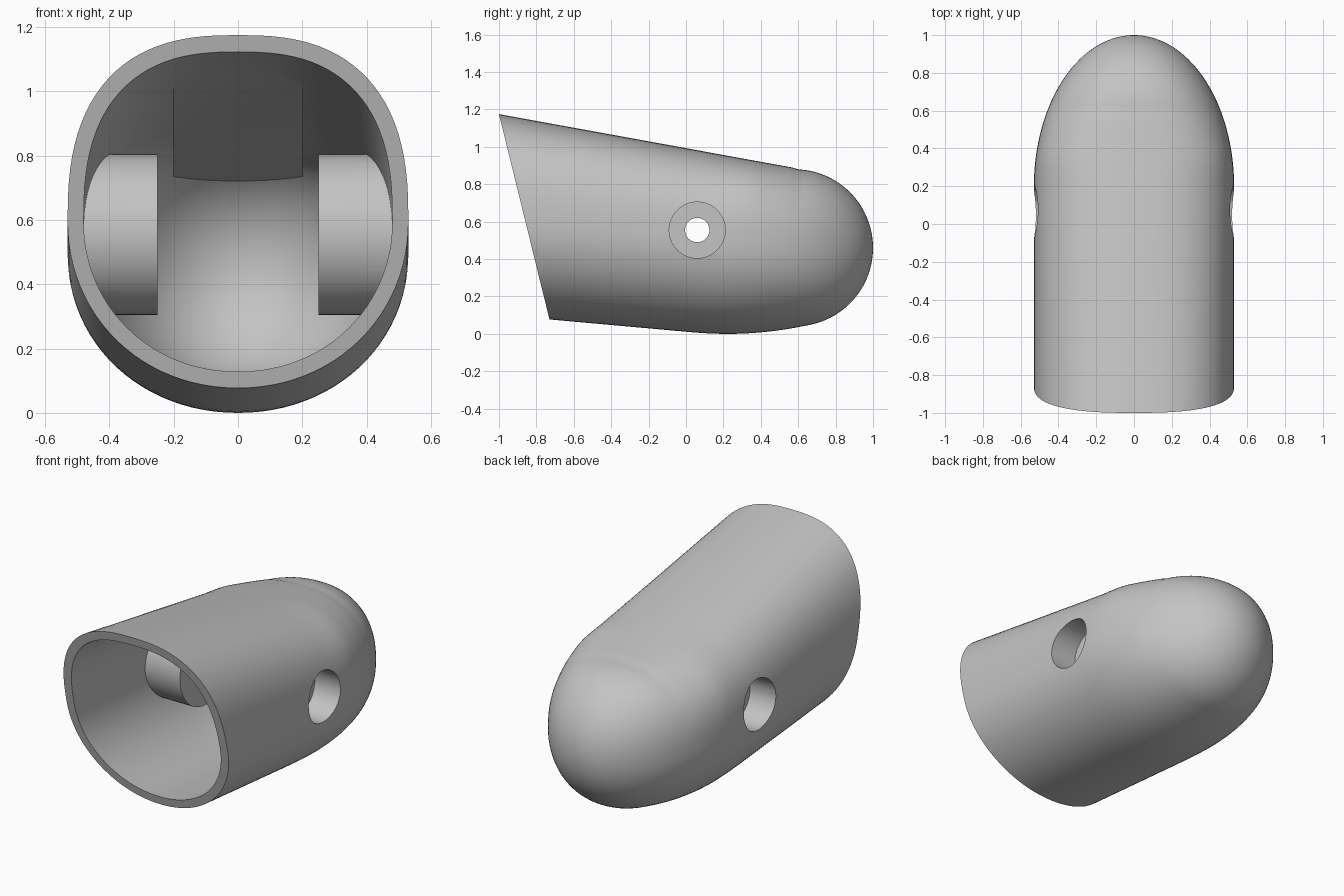
import bpy, bmesh, math
from mathutils import Matrix

if "Cube" in bpy.data.objects:
    bpy.data.objects.remove(bpy.data.objects["Cube"], do_unlink=True)

WALL = 0.05
SEGMENTS = 96

grey = bpy.data.materials.new("light_grey")
grey.use_nodes = True
grey.diffuse_color = (0.55, 0.55, 0.55, 1)
grey.node_tree.nodes["Principled BSDF"].inputs["Base Color"].default_value = (0.55, 0.55, 0.55, 1)


def make_object(name, bm):
    bmesh.ops.recalc_face_normals(bm, faces=bm.faces)
    mesh = bpy.data.meshes.new(name)
    bm.to_mesh(mesh)
    bm.free()
    mesh.materials.append(grey)
    obj = bpy.data.objects.new(name, mesh)
    bpy.context.collection.objects.link(obj)
    return obj


# Body outline, inset by d for the cavity
def dome_height(y, d):
    r = 0.42 - d
    return math.sqrt(max(r * r - max(y - 0.58, 0) ** 2, 0))


def top(y, d):
    line = 1.175 - 0.182 * (y + 1) - d
    return min(line, 0.46 + dome_height(y, d)) if y > 0.58 else line


def bottom(y, d):
    if y < 0.05:
        return 0.007 - 0.09 * (y - 0.05) + d
    if y < 0.65:
        return 0.25 * (y - 0.22) ** 2 + d
    return 0.46 - dome_height(y, d)


def half_width(y, d):
    t = max(y - 0.2, 0) / (0.8 - d)
    return (0.53 - d) * math.sqrt(max(1 - t * t, 0))


def fullness(y):
    # Squarer shoulders on the tube, rounder toward the tip
    if y < 0.2:
        return 2.6
    if y < 0.35:
        return 2.6 + (y - 0.2)
    return 2.75 - 0.65 * min((y - 0.35) / 0.55, 1)


def signed_power(v, p):
    return math.copysign(abs(v) ** p, v)


def loft(name, start, d):
    tip = 1 - d
    stations = [start, -0.9, -0.6, -0.3, -0.1, 0.05, 0.13]
    n = 36
    stations += [0.2 + (tip - 0.2) * math.sin(math.pi / 2 * i / n) for i in range(n)]
    bm = bmesh.new()
    rings = []
    for y in stations:
        hi, lo, w = top(y, d), bottom(y, d), half_width(y, d)
        mid = 0.46 + 0.093 * max(0.6 - y, 0)
        ring = []
        for k in range(SEGMENTS):
            a = 2 * math.pi * k / SEGMENTS
            c, s = math.cos(a), math.sin(a)
            p = 2 / (fullness(y) if s > 0 else 2.05)
            h = hi - mid if s > 0 else mid - lo
            ring.append(bm.verts.new((w * signed_power(c, p), y, mid + h * signed_power(s, p))))
        rings.append(ring)
    for a, b in zip(rings, rings[1:]):
        for k in range(SEGMENTS):
            j = (k + 1) % SEGMENTS
            bm.faces.new((a[k], a[j], b[j], b[k]))
    bm.faces.new(rings[0])
    # Rounded tip closes in a fan
    pole = bm.verts.new((0, tip, 0.46))
    for k in range(SEGMENTS):
        bm.faces.new((rings[-1][k], rings[-1][(k + 1) % SEGMENTS], pole))
    return make_object(name, bm)


def prism(name, outline, half):
    # Side outline of (y, z) points, extruded across x
    bm = bmesh.new()
    sides = [[bm.verts.new((x, y, z)) for y, z in outline] for x in (-half, half)]
    for side in sides:
        bm.faces.new(side)
    for i in range(len(outline)):
        j = (i + 1) % len(outline)
        bm.faces.new((sides[0][i], sides[0][j], sides[1][j], sides[1][i]))
    return make_object(name, bm)


def cross_cylinder(name, radius, x0, x1):
    bm = bmesh.new()
    place = Matrix.Translation(((x0 + x1) / 2, 0.06, 0.555)) @ Matrix.Rotation(math.pi / 2, 4, "Y")
    bmesh.ops.create_cone(bm, cap_ends=True, segments=64, radius1=radius, radius2=radius,
                          depth=abs(x1 - x0), matrix=place)
    return make_object(name, bm)


def subtract(target, cutter):
    mod = target.modifiers.new("cut", "BOOLEAN")
    mod.operation = "DIFFERENCE"
    mod.solver = "EXACT"
    mod.object = cutter
    bpy.context.view_layer.update()
    graph = bpy.context.evaluated_depsgraph_get()
    mesh = bpy.data.meshes.new_from_object(target.evaluated_get(graph))
    target.modifiers.clear()
    target.data = mesh
    bpy.data.objects.remove(cutter, do_unlink=True)


# Cavity, leaving material for the side bosses and the roof rib
cavity = loft("cavity", -1.4, WALL)
for side in (-1, 1):
    subtract(cavity, cross_cylinder("side_boss", 0.25, side * 0.25, side * 0.7))
subtract(cavity, prism("roof_rib", [(-0.72, 1.078), (0.2, 0.82), (0.85, 0.72),
                                    (1.1, 0.68), (1.1, 1.4), (-0.72, 1.4)], 0.2))

# Hollow shell
shell = loft("shell", -1.3, 0)
subtract(shell, cavity)

# Counterbored cross holes
for side in (-1, 1):
    subtract(shell, cross_cylinder("counterbore", 0.15, side * 0.36, side * 0.8))
subtract(shell, cross_cylinder("cross_hole", 0.065, -0.9, 0.9))

# Slanted front opening
subtract(shell, prism("front_cut", [(-2, -0.3), (-0.637, -0.3), (-1.08, 1.5), (-2, 1.5)], 1))

for obj in bpy.context.selected_objects:
    obj.select_set(False)
shell.select_set(True)
bpy.context.view_layer.objects.active = shell
bpy.ops.object.shade_smooth_by_angle(angle=math.radians(30))
